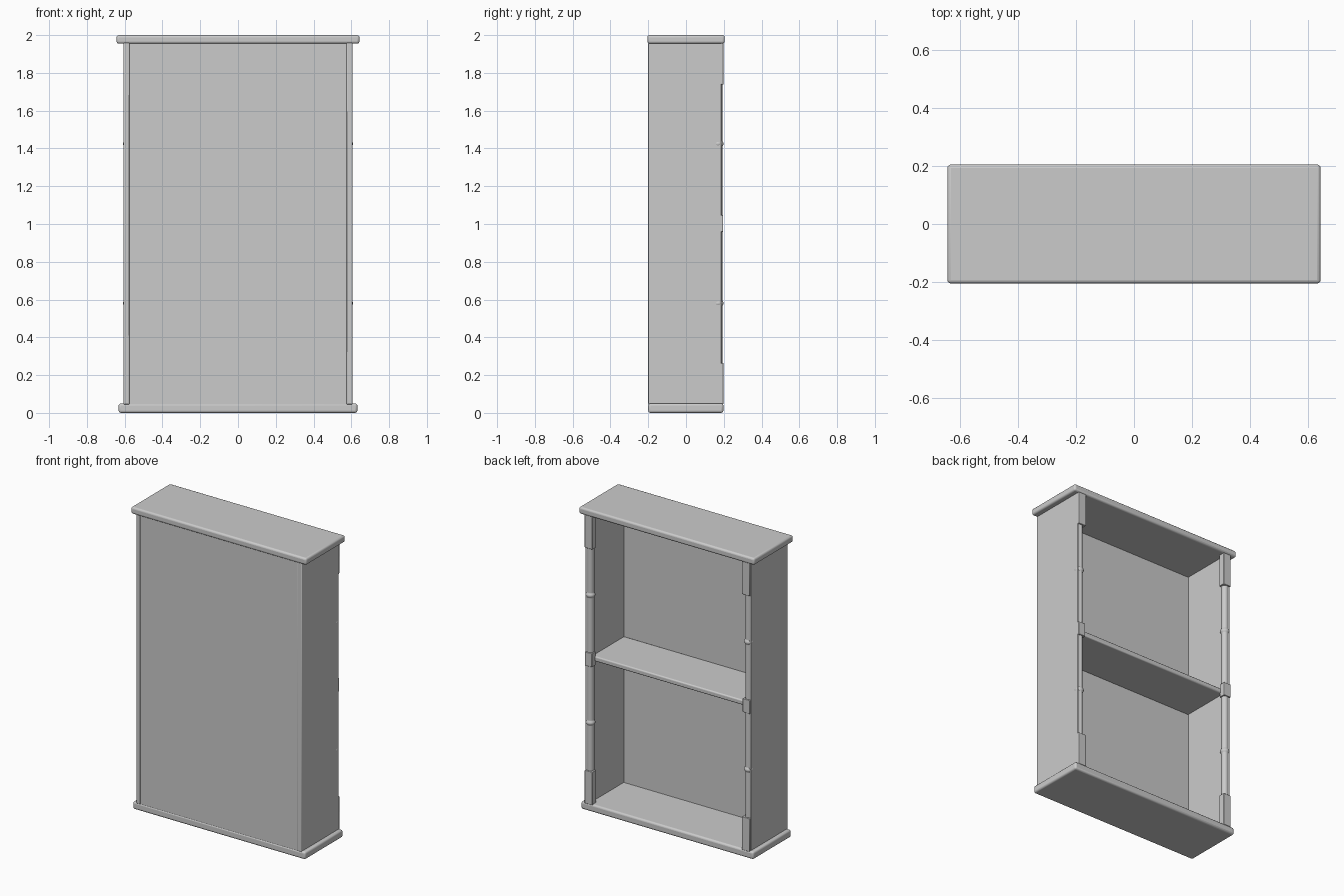
import bpy, bmesh, math

if "Cube" in bpy.data.objects:
    bpy.data.objects.remove(bpy.data.objects["Cube"])


def box(name, x, y, z, bevel=0.0, segments=3):
    """Box from (min, max) ranges, optionally with rounded edges."""
    bpy.ops.mesh.primitive_cube_add(size=1, location=[(a + b) / 2 for a, b in (x, y, z)])
    o = bpy.context.object
    o.name = name
    o.scale = [b - a for a, b in (x, y, z)]
    bpy.ops.object.transform_apply(location=False, rotation=False, scale=True)
    if bevel:
        m = o.modifiers.new("round", 'BEVEL')
        m.width, m.segments = bevel, segments
        bpy.ops.object.shade_smooth_by_angle(angle=math.radians(35))
    return o


def lathe(name, profile, location, steps=24):
    """Spin an (r, z) profile around z."""
    bm = bmesh.new()
    rings = [[bm.verts.new((r * math.cos(2 * math.pi * i / steps),
                            r * math.sin(2 * math.pi * i / steps), z))
              for i in range(steps)] for r, z in profile]
    for a, b in zip(rings, rings[1:]):
        for i in range(steps):
            j = (i + 1) % steps
            bm.faces.new((a[i], a[j], b[j], b[i]))
    bm.faces.new(rings[0][::-1])
    bm.faces.new(rings[-1])
    mesh = bpy.data.meshes.new(name)
    bm.to_mesh(mesh)
    bm.free()
    o = bpy.data.objects.new(name, mesh)
    bpy.context.collection.objects.link(o)
    o.location = location
    bpy.ops.object.select_all(action='DESELECT')
    o.select_set(True)
    bpy.context.view_layer.objects.active = o
    bpy.ops.object.shade_smooth_by_angle(angle=math.radians(35))


# Top and base slabs with rounded edges
box("top_slab", (-0.643, 0.643), (-0.205, 0.205), (1.955, 2.0), 0.012)
box("base_slab", (-0.632, 0.632), (-0.2, 0.198), (0, 0.05), 0.012)

# Closed panel and shelf
box("back_panel", (-0.576, 0.576), (-0.197, -0.17), (0.045, 1.96))
box("shelf", (-0.576, 0.576), (-0.172, 0.165), (0.985, 1.018), 0.008)

# Turned column profile: plain shaft with a flattened bead halfway
R = 0.022


def bead(z):
    return [(max(R, 0.029 * math.cos(a)), z + 0.022 * math.sin(a))
            for a in (math.radians(d) for d in range(-60, 61, 15))]


column = [(R, 0.25)] + bead(0.58) + bead(1.425) + [(R, 1.75)]

for side, s in (("left", -1), ("right", 1)):
    def span(a, b):
        return tuple(sorted((s * a, s * b)))

    # Side wall
    box(side + "_wall", span(0.575, 0.606), (-0.2, 0.188), (0.045, 1.96), 0.004, 2)
    # Column along the open edge, with square blocks at its ends and middle
    lathe(side + "_column", column, (s * 0.58, 0.17, 0))
    box(side + "_lower_block", span(0.548, 0.605), (0.155, 0.198), (0.045, 0.265), 0.003, 2)
    box(side + "_upper_block", span(0.548, 0.605), (0.155, 0.198), (1.738, 1.96), 0.003, 2)
    box(side + "_middle_block", span(0.552, 0.605), (0.155, 0.197), (0.958, 1.048), 0.003, 2)
